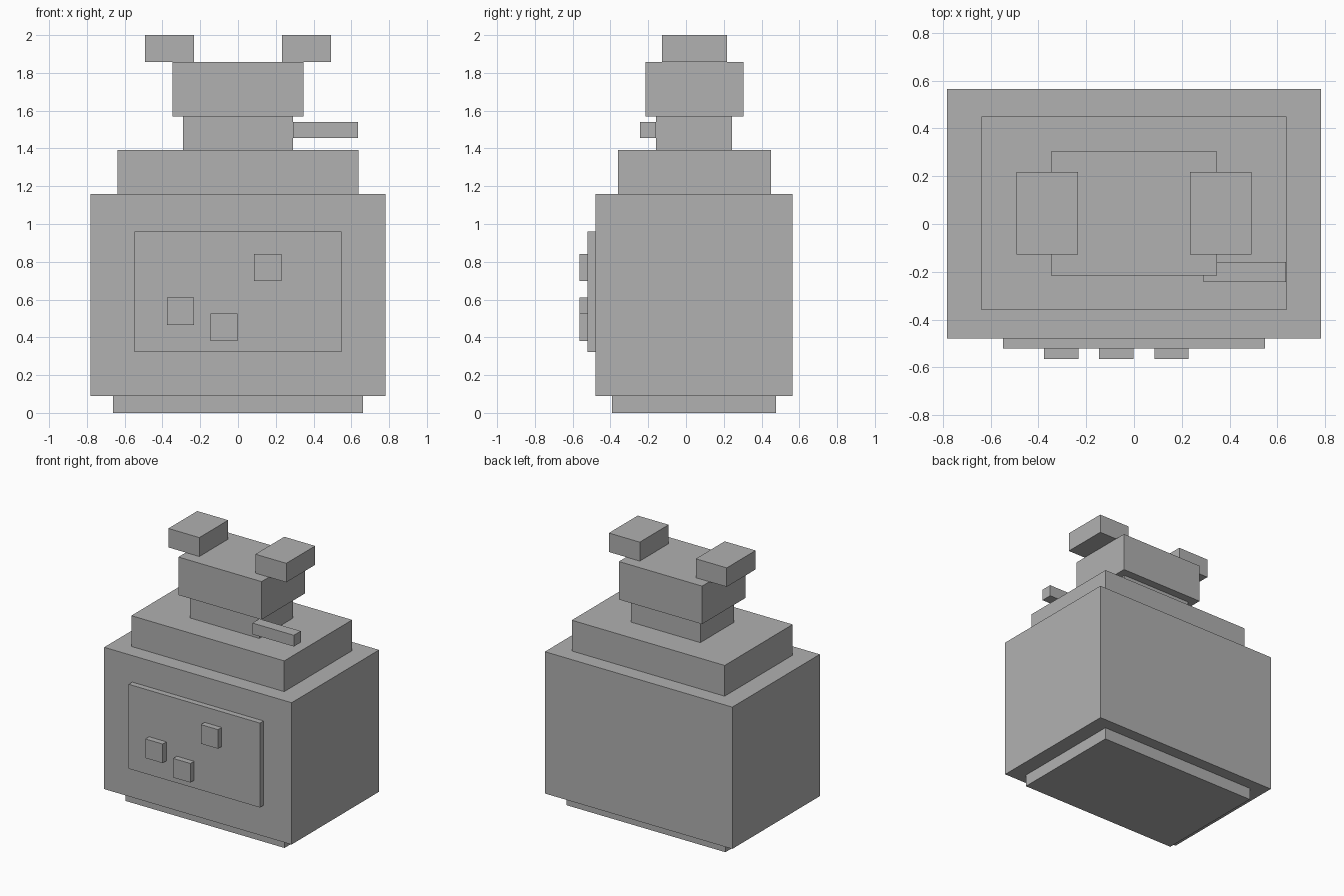
import bpy
import bmesh
from mathutils import Vector

if "Cube" in bpy.data.objects:
    bpy.data.objects.remove(bpy.data.objects["Cube"])

grey = bpy.data.materials.new("plain_grey")
grey.diffuse_color = (0.44, 0.44, 0.44, 1.0)
grey.use_nodes = True
grey.node_tree.nodes["Principled BSDF"].inputs["Base Color"].default_value = grey.diffuse_color


def box(name, x, y, z):
    """Flat-sided box spanning the given (min, max) ranges."""
    bm = bmesh.new()
    bmesh.ops.create_cube(bm, size=1.0)
    spans = (x, y, z)
    for v in bm.verts:
        v.co = Vector([(lo + hi) / 2 + c * (hi - lo) for c, (lo, hi) in zip(v.co, spans)])
    mesh = bpy.data.meshes.new(name)
    bm.to_mesh(mesh)
    bm.free()
    mesh.materials.append(grey)
    obj = bpy.data.objects.new(name, mesh)
    bpy.context.collection.objects.link(obj)
    return obj


# Stacked body, from the foot up: half width, depth range, height range
for name, half, y, z in (
    ("base", 0.663, (-0.393, 0.477), (0.0, 0.09)),
    ("body", 0.782, (-0.478, 0.565), (0.09, 1.16)),
    ("shoulders", 0.638, (-0.36, 0.45), (1.16, 1.392)),
    ("neck", 0.29, (-0.16, 0.243), (1.392, 1.57)),
    ("head", 0.347, (-0.215, 0.304), (1.57, 1.857)),
):
    box(name, (-half, half), y, z)

# Pair of ears overhanging the head
for side, x in (("left", (-0.492, -0.234)), ("right", (0.234, 0.492))):
    box(side + "_ear", x, (-0.127, 0.217), (1.857, 2.0))

# Thin bar beside the neck
box("side_bar", (0.29, 0.636), (-0.243, -0.16), (1.455, 1.54))

# Front panel with three raised square studs
box("front_panel", (-0.548, 0.548), (-0.521, -0.478), (0.323, 0.96))
for i, (cx, cz) in enumerate(((-0.305, 0.538), (-0.074, 0.453), (0.157, 0.77))):
    box(f"panel_stud_{i + 1}", (cx - 0.072, cx + 0.072), (-0.565, -0.521),
        (cz - 0.072, cz + 0.072))
